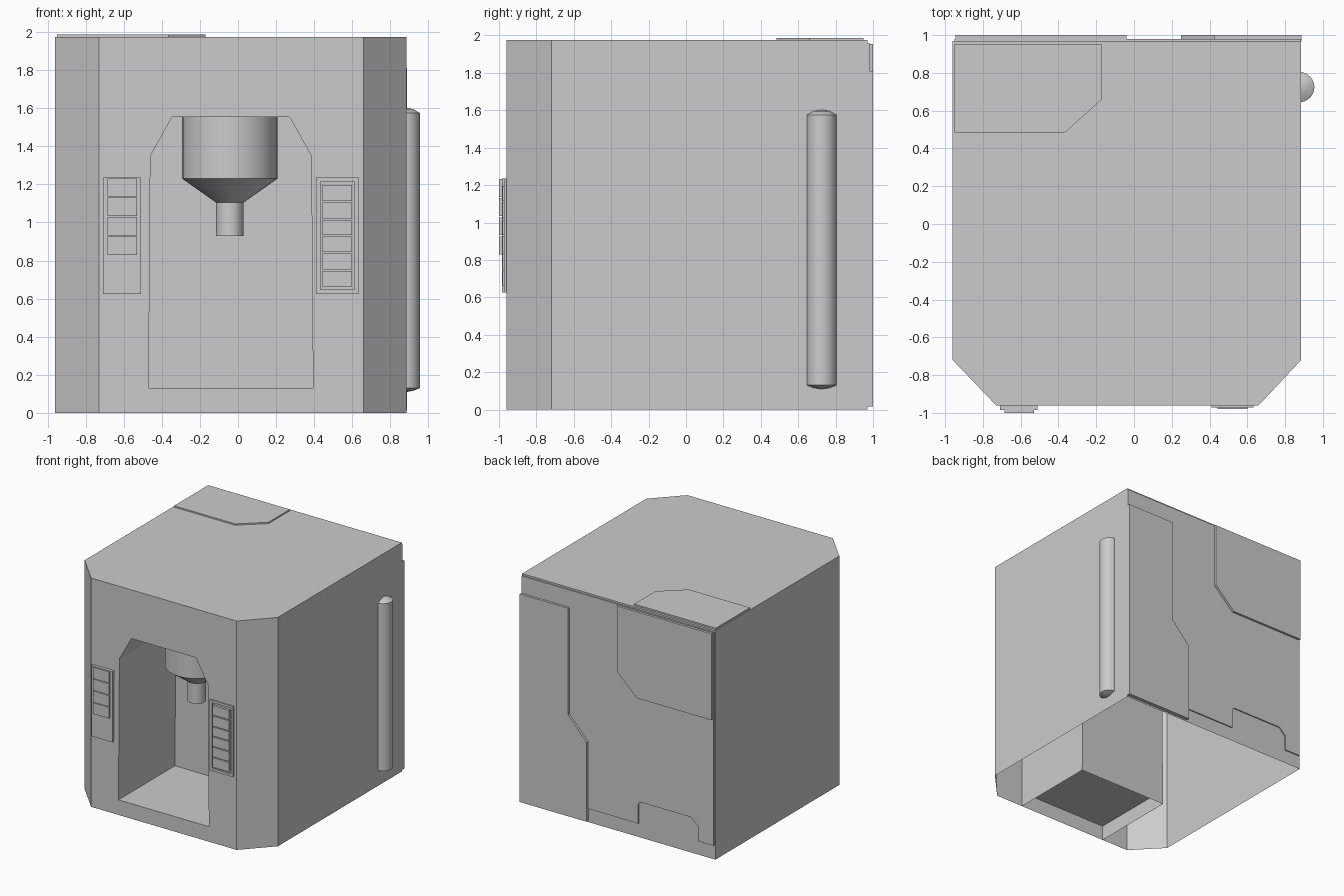
import bpy, bmesh, math

cube = bpy.data.objects.get("Cube")
if cube:
    bpy.data.objects.remove(cube, do_unlink=True)

GREY = (0.6, 0.6, 0.6, 1.0)
mat = bpy.data.materials.new("plain grey")
mat.use_nodes = True
mat.diffuse_color = GREY
mat.node_tree.nodes["Principled BSDF"].inputs["Base Color"].default_value = GREY


def finish(name, bm, smooth=False, fix=True):
    if fix:
        bmesh.ops.recalc_face_normals(bm, faces=bm.faces[:])
    mesh = bpy.data.meshes.new(name)
    bm.to_mesh(mesh)
    bm.free()
    mesh.materials.append(mat)
    ob = bpy.data.objects.new(name, mesh)
    bpy.context.collection.objects.link(ob)
    if smooth:
        bpy.ops.object.select_all(action="DESELECT")
        ob.select_set(True)
        bpy.context.view_layer.objects.active = ob
        bpy.ops.object.shade_smooth_by_angle(angle=math.radians(30))
    return ob


def face(bm, pts):
    return bm.faces.new([bm.verts.new(p) for p in pts])


def plate(name, pts, lift):
    """Extrude a flat outline into a thin plate."""
    bm = bmesh.new()
    f = face(bm, pts)
    ext = bmesh.ops.extrude_face_region(bm, geom=[f], use_keep_orig=True)
    verts = [v for v in ext["geom"] if isinstance(v, bmesh.types.BMVert)]
    bmesh.ops.translate(bm, verts=verts, vec=lift)
    return finish(name, bm)


def back_plate(name, outline, y0, y1):
    return plate(name, [(x, y0, z) for x, z in outline], (0, y1 - y0, 0))


def front_box(name, x0, x1, z0, z1, y):
    """Block standing on the front wall, reaching out to y."""
    outline = [(x0, z0), (x1, z0), (x1, z1), (x0, z1)]
    return back_plate(name, outline, FRONT, y)


def lathe(name, profile, x, y, sides=32):
    bm = bmesh.new()
    vs = [bm.verts.new((x + r, y, z)) for r, z in profile]
    edges = [bm.edges.new(p) for p in zip(vs, vs[1:])]
    bmesh.ops.spin(bm, geom=vs + edges, cent=(x, y, 0), axis=(0, 0, 1),
                   angle=math.tau, steps=sides, use_duplicate=False)
    bmesh.ops.remove_doubles(bm, verts=bm.verts[:], dist=0.0005)
    return finish(name, bm, smooth=True)


FRONT, BACK, TOP, NICHE_BACK, TRAY = -0.96, 0.97, 1.975, -0.19, 0.13

# Body shell, open underneath, with a notch in the front wall
plan = [(0.66, FRONT), (0.885, -0.72), (0.885, BACK),
        (-0.96, BACK), (-0.96, -0.72), (-0.73, FRONT)]
niche = [(0.395, 0), (0.385, 1.35), (0.27, 1.555),
         (-0.345, 1.555), (-0.46, 1.35), (-0.47, 0)]
bm = bmesh.new()
for (ax, ay), (bx, by) in zip(plan, plan[1:]):
    face(bm, [(ax, ay, 0), (bx, by, 0), (bx, by, TOP), (ax, ay, TOP)])
face(bm, [(x, y, TOP) for x, y in plan])
front = [(-0.73, 0), (-0.73, TOP), (0.66, TOP), (0.66, 0)] + niche
face(bm, [(x, FRONT, z) for x, z in reversed(front)])
# Niche walls and back
for (ax, az), (bx, bz) in zip(niche, niche[1:]):
    face(bm, [(ax, FRONT, az), (ax, NICHE_BACK, az),
              (bx, NICHE_BACK, bz), (bx, FRONT, bz)])
face(bm, [(x, NICHE_BACK, z) for x, z in niche])
bmesh.ops.remove_doubles(bm, verts=bm.verts[:], dist=0.0005)
finish("body_shell", bm)

# Tray: floor of the niche and its front lip
bm = bmesh.new()
face(bm, [(-0.47, FRONT, TRAY), (0.393, FRONT, TRAY),
          (0.393, NICHE_BACK, TRAY), (-0.47, NICHE_BACK, TRAY)])
face(bm, [(-0.47, FRONT, 0), (0.395, FRONT, 0),
          (0.393, FRONT, TRAY), (-0.47, FRONT, TRAY)])
bmesh.ops.remove_doubles(bm, verts=bm.verts[:], dist=0.0005)
finish("tray", bm, fix=False)

# Dispenser funnel and side pipe
lathe("dispenser", [(0.25, 1.555), (0.25, 1.23), (0.073, 1.105),
                    (0.073, 0.93), (0, 0.93)], -0.043, -0.5)
lathe("side_pipe", [(0, 0.108), (0.045, 0.116), (0.08, 0.13), (0.08, 1.575),
                    (0.045, 1.595), (0, 1.604)], 0.875, 0.725)

# Left-hand button panel
front_box("button_panel", -0.71, -0.51, 0.625, 1.235, -0.985)
for i in range(4):
    z = 0.83 + i * 0.102
    front_box("button_%d" % (i + 1), -0.685, -0.53, z, z + 0.096, -1.0)

# Right-hand slot panel: raised frame around a column of cells
for name, box in {"slot_frame_left": (0.41, 0.432, 0.625, 1.235),
                  "slot_frame_right": (0.612, 0.632, 0.625, 1.235),
                  "slot_frame_bottom": (0.432, 0.612, 0.625, 0.647),
                  "slot_frame_top": (0.432, 0.612, 1.215, 1.235)}.items():
    front_box(name, *box, -0.972)
levels = [0.66, 0.75, 0.84, 0.93, 1.015, 1.11, 1.2]
for i, (low, high) in enumerate(zip(levels, levels[1:])):
    front_box("slot_cell_%d" % (i + 1), 0.442, 0.6, low + 0.004, high - 0.004, -0.98)

# Roof hatch
hatch = [(-0.95, 0.485), (-0.365, 0.485), (-0.17, 0.66), (-0.17, 0.95), (-0.95, 0.95)]
plate("roof_hatch", [(x, y, TOP) for x, y in hatch], (0, 0, 0.012))

# Layered back panels
back_plate("back_base_panel",
           [(0.885, 0.12), (0.885, 1.96), (-0.95, 1.96), (-0.95, 0.12), (-0.8, 0.12),
            (-0.8, 0.25), (-0.735, 0.31), (-0.25, 0.31), (-0.23, 0.29), (-0.23, 0.12)],
           BACK, 0.98)
back_plate("back_tall_panel",
           [(0.888, 0.015), (0.888, 1.81), (0.425, 1.81), (0.425, 0.89),
            (0.25, 0.7), (0.25, 0.015)], BACK, 1.0)
back_plate("back_upper_panel",
           [(-0.04, 1.955), (-0.04, 1.39), (-0.23, 1.21), (-0.945, 1.21),
            (-0.945, 1.955)], BACK, 1.0)
